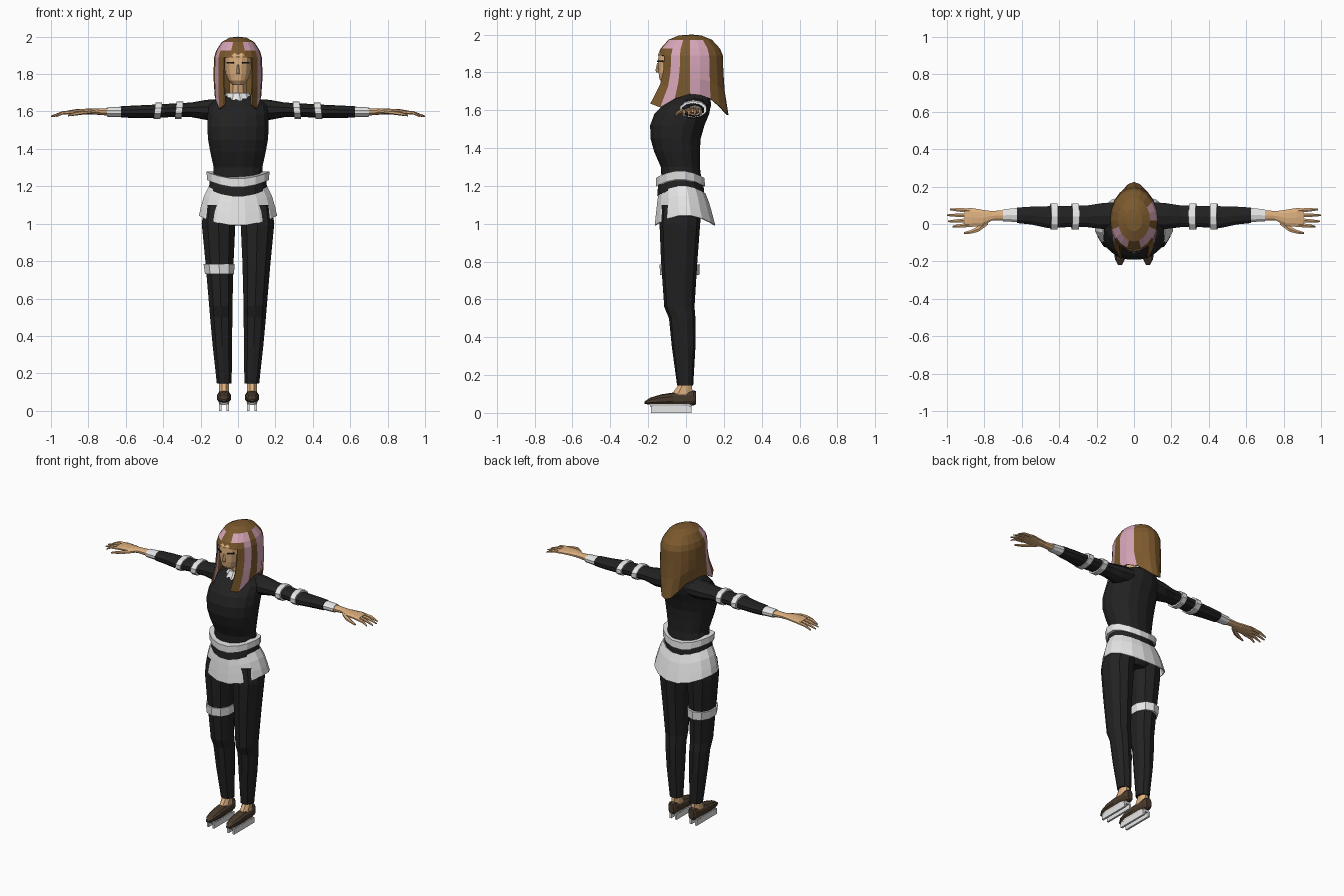
import bpy, bmesh, math

def mat(name, r, g, b):
    m = bpy.data.materials.new(name)
    m.diffuse_color = (r, g, b, 1)
    return m

BLACK = mat("black_cloth", 0.016, 0.016, 0.017)
WHITE = mat("white_trim", 0.80, 0.80, 0.80)
SKIN = mat("skin", 0.72, 0.43, 0.21)
HAIR = mat("brown_hair", 0.20, 0.10, 0.027)
PINK = mat("pink_hair", 0.68, 0.38, 0.48)
SHOE = mat("dark_brown_shoe", 0.065, 0.042, 0.025)


def finish(name, bm, mats, thick=0):
    bmesh.ops.recalc_face_normals(bm, faces=bm.faces[:])
    me = bpy.data.meshes.new(name)
    bm.to_mesh(me)
    bm.free()
    for m in mats:
        me.materials.append(m)
    ob = bpy.data.objects.new(name, me)
    bpy.context.collection.objects.link(ob)
    if thick:
        mod = ob.modifiers.new("thickness", 'SOLIDIFY')
        mod.thickness = thick
    return ob


def loft(name, m, rings, axis='z', n=12, side=1, caps=True, power=1.0, warp=None, thick=0):
    """Rings are (position, a0, a1, b0, b1): extents of an oval across the axis."""
    bm = bmesh.new()
    loops = []
    for k, (t, a0, a1, b0, b1) in enumerate(rings):
        loop = []
        for i in range(n):
            w = 2 * math.pi * (i + 0.5) / n
            c, s = math.cos(w), math.sin(w)
            c = math.copysign(abs(c) ** power, c)
            s = math.copysign(abs(s) ** power, s)
            a, b = (a0 + a1) / 2 + (a1 - a0) / 2 * c, (b0 + b1) / 2 + (b1 - b0) / 2 * s
            p = {'z': [a, b, t], 'x': [t, a, b], 'y': [a, t, b]}[axis]
            if warp:
                p = warp(p, k, i, c, s)
            loop.append(bm.verts.new((p[0] * side, p[1], p[2])))
        loops.append(loop)
    for A, B in zip(loops, loops[1:]):
        for i in range(n):
            j = (i + 1) % n
            bm.faces.new((A[i], A[j], B[j], B[i]))
    if caps:
        bm.faces.new(loops[0])
        bm.faces.new(loops[-1])
    return finish(name, bm, [m], thick)


def box(name, m, loc, size, turn=0):
    bm = bmesh.new()
    bmesh.ops.create_cube(bm, size=1)
    bmesh.ops.scale(bm, vec=size, verts=bm.verts)
    ob = finish(name, bm, [m])
    ob.location = loc
    ob.rotation_euler.z = turn
    return ob


# Torso and pelvis
loft("torso", BLACK, [
    (1.16, -.150, .150, -.135, .09), (1.22, -.138, .138, -.13, .085), (1.30, -.132, .132, -.135, .075),
    (1.38, -.150, .150, -.17, .075), (1.45, -.163, .163, -.19, .08), (1.52, -.167, .167, -.192, .10),
    (1.58, -.165, .165, -.17, .125), (1.63, -.158, .158, -.12, .135), (1.66, -.125, .125, -.085, .13),
    (1.685, -.07, .07, -.05, .10)], n=16, power=.9)
loft("pelvis", BLACK, [(1.02, -.10, .10, -.10, .06), (1.06, -.18, .18, -.135, .085),
                       (1.22, -.145, .145, -.13, .085)], n=16)

# Belt, dark sash and skirt, all riding higher over the hips
def hips(p, k, i, c, s):
    p[2] += 0.04 * c * c - 0.01
    return p

def hem(p, k, i, c, s):
    if k == 3:
        p[2] += 0.055 * c * c
    else:
        p[2] += 0.04 * c * c - 0.01
    return p

loft("belt", WHITE, [(1.205, -.168, .168, -.162, .103), (1.25, -.172, .172, -.162, .10)], n=16, warp=hips)
loft("sash", BLACK, [(1.155, -.158, .158, -.155, .10), (1.21, -.155, .155, -.15, .095)], n=16, warp=hips)
loft("skirt", WHITE, [(1.17, -.16, .16, -.148, .105), (1.12, -.185, .185, -.155, .125),
                      (1.06, -.203, .203, -.162, .142), (.99, -.213, .213, -.168, .158)],
     n=16, caps=False, warp=hem, thick=.006)

for side, label in ((1, "left"), (-1, "right")):
    # Legs and feet
    loft(label + "_leg", BLACK, [
        (.145, .032, .115, -.047, .038), (.35, .03, .138, -.075, .05), (.50, .027, .152, -.09, .05),
        (.56, .027, .157, -.115, .045), (.80, .02, .178, -.132, .06), (1.0, .01, .198, -.14, .075),
        (1.10, .005, .185, -.135, .085)], n=10, side=side, power=.9)
    loft(label + "_ankle", SKIN, [(.07, .045, .105, -.10, .04), (.10, .045, .105, -.08, .04),
                                  (.15, .045, .105, -.04, .033)], n=8, side=side)
    loft(label + "_shoe", SHOE, [
        (-.22, .065, .085, .048, .06), (-.19, .048, .102, .043, .08), (-.13, .037, .113, .04, .098),
        (-.07, .037, .113, .04, .107), (0, .042, .108, .04, .112), (.04, .045, .105, .04, .12),
        (.053, .055, .095, .045, .115)], axis='y', n=10, side=side, power=.8)
    loft(label + "_skate_mount", WHITE, [(.03, .05, .10, -.19, .03), (.046, .045, .105, -.20, .038)],
         n=8, side=side, power=.6)
    for x in (.055, .095):
        box(label + "_skate_blade", WHITE, (side * x, -.078, .018), (.013, .215, .036))

    # Arm, sleeve bands and cuff
    loft(label + "_sleeve", BLACK, [
        (.09, -.03, .12, 1.56, 1.668), (.17, -.03, .115, 1.555, 1.662), (.25, -.02, .102, 1.57, 1.648),
        (.36, -.02, .10, 1.57, 1.642), (.46, -.025, .098, 1.565, 1.636), (.55, -.005, .095, 1.565, 1.632),
        (.625, .003, .09, 1.568, 1.628)], axis='x', n=10, side=side)
    for x0, z0, z1 in ((.295, 1.56, 1.654), (.408, 1.56, 1.648)):
        loft(label + "_sleeve_band", WHITE, [(x0, -.034, .112, z0, z1), (x0 + .036, -.034, .112, z0, z1)],
             axis='x', n=10, side=side,
             warp=lambda p, k, i, c, s: [p[0] + .01 * (1 - s) / 2 - .003, p[1], p[2]])
    loft(label + "_cuff", WHITE, [(.62, .008, .088, 1.57, 1.626), (.70, .013, .08, 1.572, 1.622)],
         axis='x', n=10, side=side)

    # Hand with four fingers and a thumb
    loft(label + "_hand", SKIN, [
        (.69, .017, .076, 1.578, 1.618), (.76, .017, .07, 1.583, 1.615), (.81, -.012, .078, 1.585, 1.615),
        (.87, -.018, .088, 1.587, 1.612), (.905, -.018, .086, 1.588, 1.606)], axis='x', n=10, side=side)
    for y0, y1, tip in ((.073, .078, .985), (.047, .047, 1.0), (.02, .014, .995), (-.006, -.014, .97)):
        m = (y0 + y1) / 2
        loft(label + "_finger", SKIN, [
            (.88, y0 - .012, y0 + .012, 1.588, 1.608), (.94, m - .011, m + .011, 1.583, 1.601),
            (tip, y1 - .005, y1 + .005, 1.570, 1.578)], axis='x', n=6, side=side)
    loft(label + "_thumb", SKIN, [(.78, -.005, .03, 1.588, 1.608), (.83, -.043, -.008, 1.583, 1.605),
                                  (.87, -.053, -.030, 1.578, 1.598), (.91, -.055, -.044, 1.574, 1.584)],
         axis='x', n=6, side=side)
    # Closed eye line
    box(label + "_eye", BLACK, (side * .042, -.137, 1.86), (.045, .009, .008), side * math.radians(38))

# Thigh band on one leg only
loft("thigh_band", WHITE, [(.73, .018, .18, -.137, .07), (.785, .014, .188, -.14, .073)], n=10, side=-1, power=.9)

# Neck, ruffled collar and head
loft("neck", SKIN, [(1.64, -.05, .05, -.045, .075), (1.80, -.045, .045, -.06, .05)], n=10)

def ruffle(p, k, i, c, s):
    f = (.92 if i % 2 else 1.08) if k == 0 else 1
    return [p[0] * f, .02 + (p[1] - .02) * f, p[2] + (.012 if i % 2 and k == 0 else 0)]

loft("collar", WHITE, [(1.655, -.078, .078, -.085, .105), (1.698, -.062, .062, -.06, .09)],
     n=24, warp=ruffle)
loft("head", SKIN, [
    (1.742, -.028, .028, -.125, -.03), (1.765, -.052, .052, -.142, .04), (1.80, -.067, .067, -.147, .08),
    (1.85, -.074, .074, -.15, .10), (1.90, -.076, .076, -.147, .10), (1.93, -.068, .068, -.125, .08),
    (1.96, -.04, .04, -.08, .05)], n=16, power=.8)
loft("nose", SKIN, [(1.80, -.011, .011, -.158, -.13), (1.812, -.010, .010, -.161, -.13),
                    (1.85, -.005, .005, -.153, -.13)], n=6)

# Hair: columns falling from the crown, cut short over the face, longer at front and back
bm = bmesh.new()
STEP = 18
ROWS = [(.34, 1.995), (.66, 1.972), (.90, 1.925), (.98, 1.89)]
crown = bm.verts.new((0, .03, 2.0))
# Hem height and forward flare for each column, from the face to the back
HEM = [0, 0, 1.635, 1.615, 1.66, 1.685, 1.68, 1.66, 1.62, 1.585, 1.575]
FLARE = [1, 1, 1.50, 1.55, 1.5, 1.1, 1.0, 1.05, 1.1, 1.14, 1.15]
columns = []
for c in range(-10, 10):
    k, a = abs(c), math.radians(c * STEP)
    rows = list(ROWS)
    if k >= 2:
        rows += [(1.0, 1.89 + (HEM[k] - 1.89) * f) for f in (.3, .6, 1)]
    col = [crown]
    for r, (s, z) in enumerate(rows):
        grow = 1 + (FLARE[k] - 1) * (0, .25, 1)[r - 4] if r > 3 else 1
        taper = 1 - (.18 if k > 6 else .04) * (r == 6)
        ry = .172 if k < 5 else .178
        col.append(bm.verts.new((.13 * s * math.sin(a) * taper, .02 - ry * s * grow * math.cos(a), z)))
    columns.append((c, col))
for (c, A), (_, B) in zip(columns, columns[1:] + columns[:1]):
    k = min(abs(c), abs(c + 1))
    for r in range(min(len(A), len(B)) - 1):
        f = bm.faces.new((crown, A[1], B[1]) if r == 0 else (A[r], A[r + 1], B[r + 1], B[r]))
        fringe = k in (1, 2) and r == 2
        front_lock = k == 3 and r >= 2
        side_lock = c > 0 and k in (5, 6) and r >= 2
        f.material_index = int(fringe or front_lock or side_lock)
finish("hair", bm, [HAIR, PINK], thick=.008)
